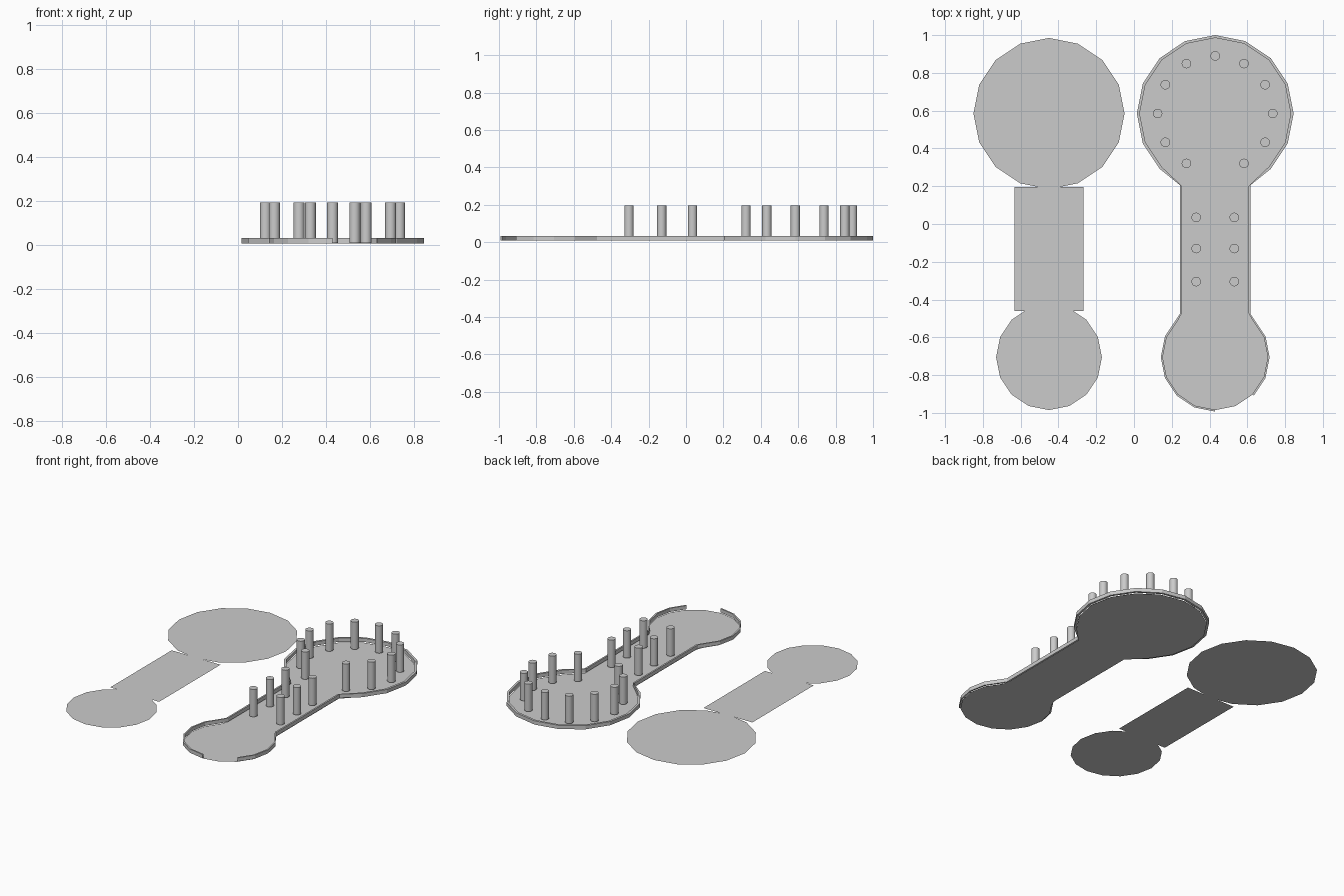
import bpy, bmesh
from math import cos, sin, radians

if "Cube" in bpy.data.objects:
    bpy.data.objects.remove(bpy.data.objects["Cube"])

BIG_Y, SMALL_Y = 0.585, -0.705     # centres of the two round ends
BIG_R, SMALL_R = 0.4, 0.28
LEFT_X, RIGHT_X = -0.45, 0.43
FLOOR_Z = 0.004


def make(name, bm):
    bmesh.ops.recalc_face_normals(bm, faces=bm.faces)
    me = bpy.data.meshes.new(name)
    bm.to_mesh(me)
    bm.free()
    ob = bpy.data.objects.new(name, me)
    bpy.context.collection.objects.link(ob)
    return ob


def flat(name, pts, x, z):
    bm = bmesh.new()
    f = bm.faces.new([bm.verts.new((px + x, py, z)) for px, py in pts])
    bmesh.ops.triangulate(bm, faces=[f])
    return make(name, bm)


def arc(r, cy, start, steps):
    # points on a 16-sided circle
    return [(r * cos(radians(start + 22.5 * i)), cy + r * sin(radians(start + 22.5 * i)))
            for i in range(steps + 1)]


def outline(big_r, small_r, w, low_y, high_y):
    # open path around the paddle, leaving two segments free at the tip
    return (arc(small_r, SMALL_Y, -45, 4) + [(w, low_y), (w, high_y)]
            + arc(big_r, BIG_Y, -45, 12) + [(-w, high_y), (-w, low_y)]
            + arc(small_r, SMALL_Y, 135, 6))


# Left: flat cover sheets
flat("cover_large_disc", arc(BIG_R, BIG_Y, 0, 15), LEFT_X, 0)
flat("cover_small_disc", arc(SMALL_R, SMALL_Y, 0, 15), LEFT_X, 0)
flat("cover_neck", [(-0.182, -0.46), (0.183, -0.46), (0.183, 0.195), (-0.182, 0.195)], LEFT_X, 0)

# Right: tray floor with small notches beside the small end
flat("tray_floor",
     arc(SMALL_R, SMALL_Y, -45, 4) + [(0.14, -0.46), (0.182, -0.46), (0.182, 0.2)]
     + arc(BIG_R, BIG_Y, -45, 12) + [(-0.182, 0.2), (-0.182, -0.46), (-0.14, -0.46)]
     + arc(SMALL_R, SMALL_Y, 135, 7), RIGHT_X, FLOOR_Z)

# Right: thin raised rim
bm = bmesh.new()
rings = []
outer = outline(0.415, 0.288, 0.186, -0.475, 0.205)
inner = outline(0.4, 0.278, 0.175, -0.47, 0.2)
for (ox, oy), (ix, iy) in zip(outer, inner):
    rings.append([bm.verts.new((px + RIGHT_X, py, z)) for px, py, z in
                  ((ox, oy, 0.009), (ox, oy, 0.034), (ix, iy, 0.034), (ix, iy, 0.009))])
for a, b in zip(rings, rings[1:]):
    for i in range(4):
        j = (i + 1) % 4
        bm.faces.new((a[i], a[j], b[j], b[i]))
bm.faces.new(rings[0])
bm.faces.new(rings[-1])
make("tray_rim", bm)

# Pegs: a ring of eleven in the large end, two rows of three in the neck
spots = [(RIGHT_X + 0.305 * cos(radians(a)), BIG_Y + 0.305 * sin(radians(a)))
         for a in range(-60, 241, 30)]
spots += [(RIGHT_X + s * 0.101, y) for s in (-1, 1) for y in (0.035, -0.13, -0.305)]
for x, y in spots:
    z0, z1 = 0.01, 0.195
    bpy.ops.mesh.primitive_cylinder_add(vertices=24, radius=0.025, depth=z1 - z0,
                                        location=(x, y, (z0 + z1) / 2))
    bpy.context.object.name = "peg"
    bpy.ops.object.shade_smooth_by_angle()
